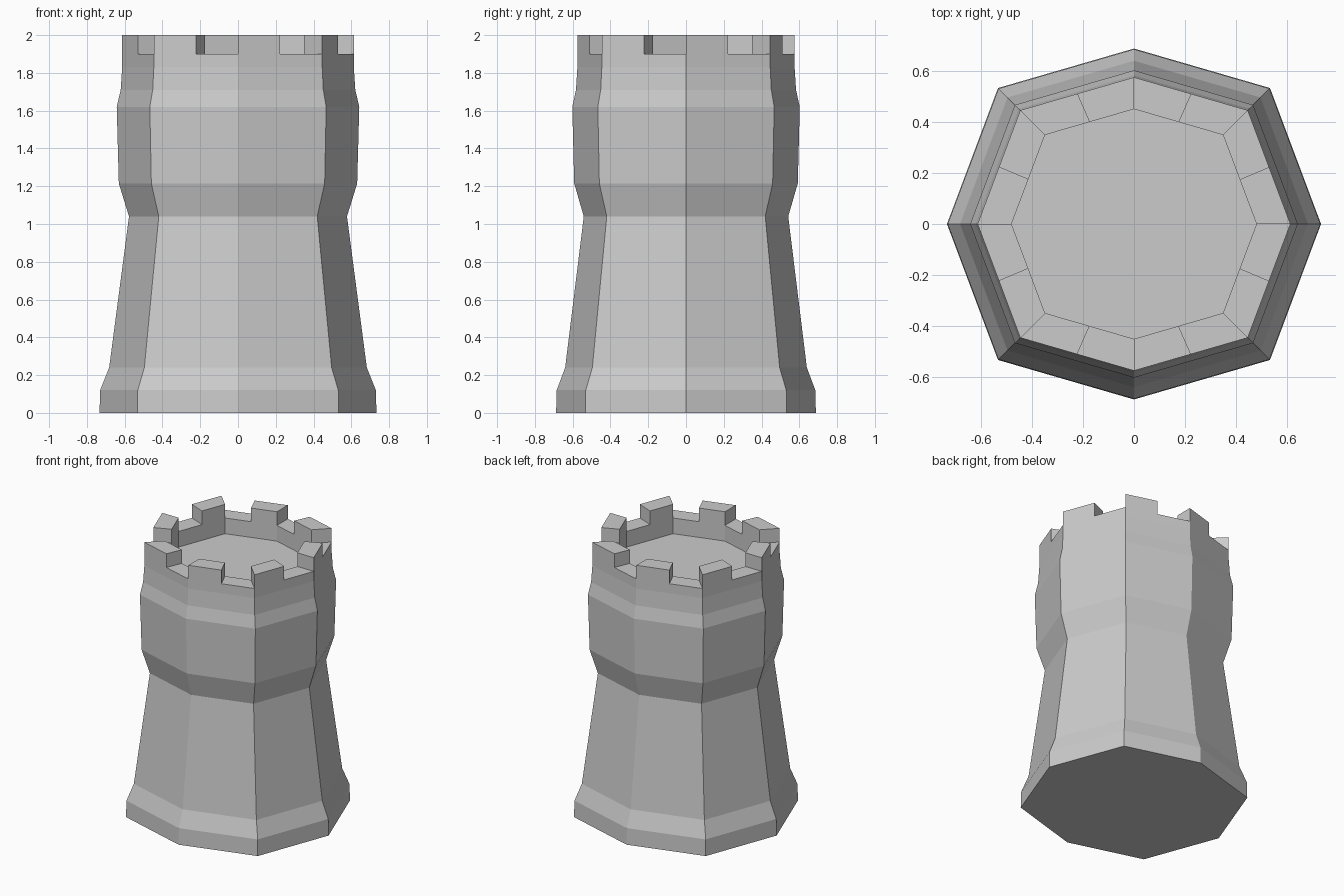
import bpy
import bmesh
from mathutils import Vector

if "Cube" in bpy.data.objects:
    bpy.data.objects.remove(bpy.data.objects["Cube"], do_unlink=True)

stone = bpy.data.materials.new("grey stone")
stone.use_nodes = True
GREY = (0.6, 0.6, 0.6, 1)
stone.diffuse_color = GREY
stone.node_tree.nodes["Principled BSDF"].inputs["Base Color"].default_value = GREY

# Slightly uneven octagon of unit half-width, each side split at its middle
Y, D = 0.938, 0.727
corners = [Vector(c) for c in ((1, 0), (D, D), (0, Y), (-D, D),
                               (-1, 0), (-D, -D), (0, -Y), (D, -D))]
outline = []
for i, c in enumerate(corners):
    outline += [c, (c + corners[(i + 1) % len(corners)]) / 2]

# (half-width, height) from the foot, up the outside, over the rim, down to the floor
RIM, FLOOR, MERLON = 1.9, 1.785, 0.1
profile = [(0.733, 0), (0.73, 0.12), (0.682, 0.24), (0.577, 1.04),
           (0.631, 1.215), (0.642, 1.62), (0.621, 1.71), (0.613, 1.83),
           (0.613, RIM), (0.48, RIM), (0.48, FLOOR)]

bm = bmesh.new()
rings = [[bm.verts.new((p.x * r, p.y * r, z)) for p in outline] for r, z in profile]
n = len(outline)
rim_faces = []
for lower, upper in zip(rings, rings[1:]):
    for i in range(n):
        j = (i + 1) % n
        face = bm.faces.new((lower[i], lower[j], upper[j], upper[i]))
        if lower[i].co.z == upper[i].co.z:
            rim_faces.append(face)
bm.faces.new(rings[0][::-1])   # underside
bm.faces.new(rings[-1])        # sunken floor

# Raise the first half of every side into a merlon
merlons = bmesh.ops.extrude_discrete_faces(bm, faces=rim_faces[::2])["faces"]
for face in merlons:
    bmesh.ops.translate(bm, verts=face.verts, vec=(0, 0, MERLON))
bmesh.ops.remove_doubles(bm, verts=bm.verts, dist=0.0001)
bmesh.ops.recalc_face_normals(bm, faces=bm.faces)

mesh = bpy.data.meshes.new("tower")
bm.to_mesh(mesh)
bm.free()
mesh.materials.append(stone)
tower = bpy.data.objects.new("tower", mesh)
bpy.context.collection.objects.link(tower)
